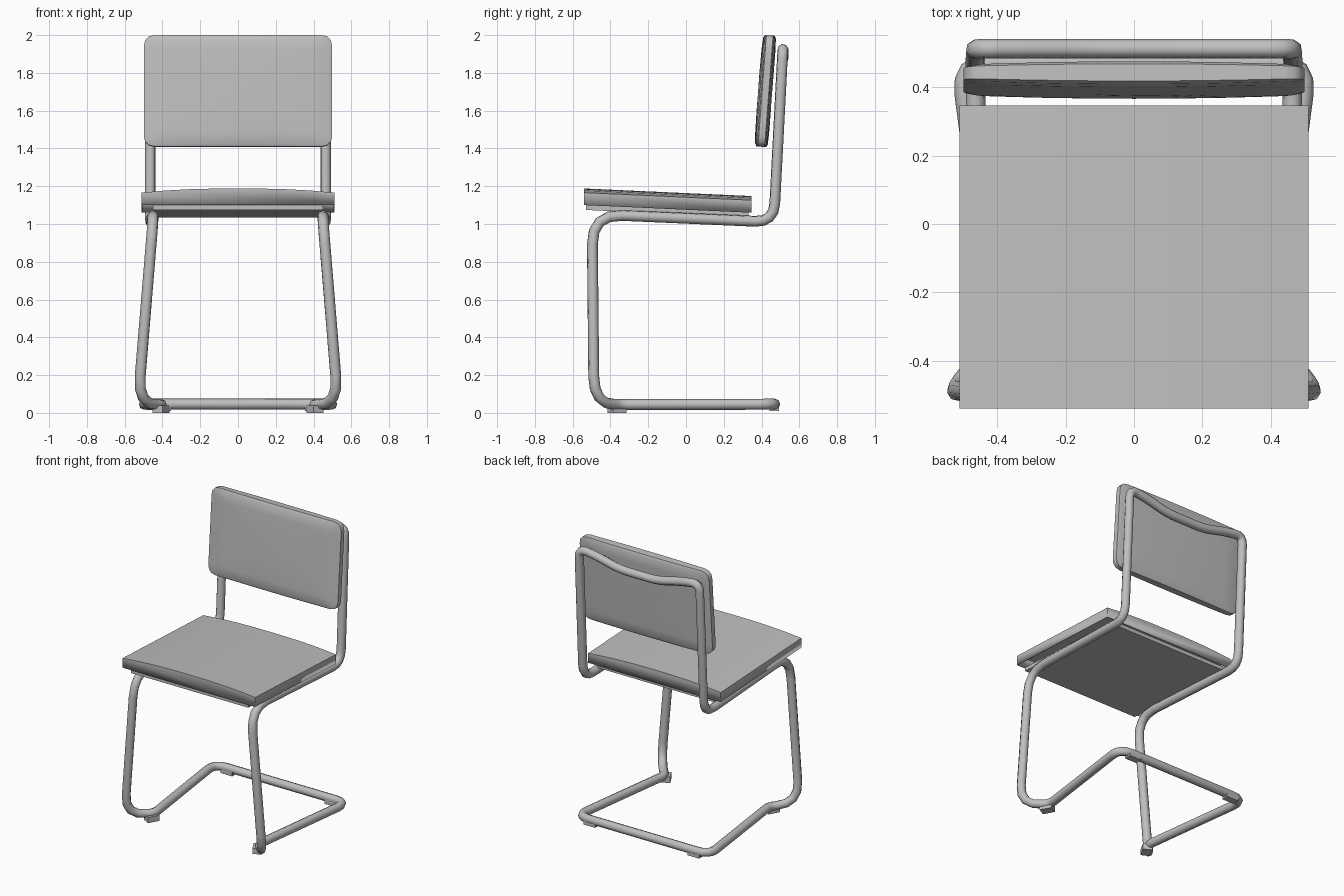
import bpy, bmesh, math
from mathutils import Vector, Matrix

cube = bpy.data.objects.get("Cube")
if cube:
    bpy.data.objects.remove(cube, do_unlink=True)

grey = bpy.data.materials.new("plain grey")
grey.use_nodes = True
COLOUR = (0.52, 0.52, 0.52, 1)
grey.diffuse_color = COLOUR
for node in grey.node_tree.nodes:
    if node.type == 'BSDF_PRINCIPLED':
        node.inputs["Base Color"].default_value = COLOUR


def finish(obj, angle=35):
    """Give the part its material and smooth its soft edges."""
    if not obj.data.materials:
        obj.data.materials.append(grey)
    bpy.ops.object.select_all(action='DESELECT')
    obj.select_set(True)
    bpy.context.view_layer.objects.active = obj
    if obj.type == 'CURVE':
        bpy.ops.object.convert(target='MESH')
    bpy.ops.object.shade_smooth_by_angle(angle=math.radians(angle))
    return obj


def from_bmesh(name, bm):
    bmesh.ops.recalc_face_normals(bm, faces=bm.faces[:])
    mesh = bpy.data.meshes.new(name)
    bm.to_mesh(mesh)
    bm.free()
    obj = bpy.data.objects.new(name, mesh)
    bpy.context.collection.objects.link(obj)
    return finish(obj)


def rounded(points, steps=4):
    """Round each corner of a closed path; each point carries its cut length."""
    path = []
    for i, (p, cut) in enumerate(points):
        before, after = points[i - 1][0], points[(i + 1) % len(points)][0]
        a = p + (before - p).normalized() * cut
        b = p + (after - p).normalized() * cut
        for k in range(steps + 1):
            t = k / steps
            path.append(a * (1 - t) ** 2 + p * 2 * t * (1 - t) + b * t * t)
    return path


# Tubular frame: one closed loop, half described and mirrored
half = [
    ((0.508, 0.47, 0.046), 0.09),    # rear floor corner
    ((0.402, -0.34, 0.044), 0.04),   # inward front of the floor runner
    ((0.53, -0.487, 0.044), 0.15),   # foot of the front leg
    ((0.447, -0.497, 1.052), 0.16),  # front of the seat rail
    ((0.465, 0.465, 1.01), 0.10),    # rear of the seat rail
    ((0.463, 0.513, 1.932), 0.06),   # top corner of the back
    ((0.33, 0.513, 1.915), 0.07),    # dip of the top bar
    ((0.15, 0.513, 1.87), 0.07),
]
right = [(Vector(p), c) for p, c in half]
left = [(Vector((-p.x, p.y, p.z)), c) for p, c in reversed(right)]
path = rounded(right + left)
curve = bpy.data.curves.new("tube_frame", 'CURVE')
curve.dimensions = '3D'
curve.bevel_depth = 0.029
curve.bevel_resolution = 2
spline = curve.splines.new('POLY')
spline.points.add(len(path) - 1)
for sp, co in zip(spline.points, path):
    sp.co = (*co, 1)
spline.use_cyclic_u = True
frame = bpy.data.objects.new("tube_frame", curve)
bpy.context.collection.objects.link(frame)
finish(frame, 50)

# Seat cushion: domed shell, open underneath, sloping down to the back
FRONT, BACK, DROP = -0.54, 0.347, 0.04
bm = bmesh.new()
xs = [-0.51 + 1.02 * i / 8 for i in range(9)]
section = [(-0.51, 1.1)] + [(x, 1.188 - 0.022 * abs(x / 0.51) ** 2.5) for x in xs] + [(0.51, 1.1)]
front = [bm.verts.new((x, FRONT, z)) for x, z in section]
back = [bm.verts.new((x, BACK, z - DROP)) for x, z in section]
for i in range(len(section) - 1):
    bm.faces.new((front[i], front[i + 1], back[i + 1], back[i]))
bm.faces.new(front)
bm.faces.new(back)
seat = from_bmesh("seat", bm)
shell = seat.modifiers.new("thickness", 'SOLIDIFY')
shell.thickness = 0.008
shell.offset = -1


def block(name, centre, size, turn=0.0, slope=0.0):
    bm = bmesh.new()
    bmesh.ops.create_cube(bm, size=1, matrix=Matrix.Diagonal((*size, 1)))
    for v in bm.verts:
        v.co.z += v.co.y * slope
    bm.transform(Matrix.Translation(centre) @ Matrix.Rotation(turn, 4, 'Z'))
    return from_bmesh(name, bm)


# Panel under the seat, resting on the rails
block("seat_underside", (0, -0.1, 1.068), (0.9, 0.86, 0.026), slope=-DROP / (BACK - FRONT))

# Backrest cushion: stacked rounded outlines, thinner toward the sides
W, H, T = 0.498, 0.296, 0.036
corners = [(Vector((sx * W, 0, sz * H)), 0.06)
           for sx, sz in ((1, 1), (-1, 1), (-1, -1), (1, -1))]
outline = rounded(corners, 3)
# finer long edges so that the bulge can follow them
ring = []
for i, p in enumerate(outline):
    q = outline[(i + 1) % len(outline)]
    n = 6 if (q - p).length > 0.2 else 1
    ring += [p.lerp(q, k / n) for k in range(n)]
bm = bmesh.new()
layers = [(0.3, -1.1), (0.75, -1.05), (0.95, -0.93), (1, -0.7),
          (1, 0.7), (0.95, 0.93), (0.75, 1), (0.3, 1)]
loops = []
for scale, depth in layers:
    loops.append([bm.verts.new((p.x * scale,
                                depth * T * (1 - 0.3 * (p.x * scale / W) ** 2),
                                p.z * scale)) for p in ring])
for a, b in zip(loops, loops[1:]):
    for i in range(len(ring)):
        j = (i + 1) % len(ring)
        bm.faces.new((a[i], a[j], b[j], b[i]))
bm.faces.new(loops[0])
bm.faces.new(loops[-1])
bm.transform(Matrix.Translation((0, 0.421, 1.704)) @ Matrix.Rotation(-0.076, 4, 'X'))
from_bmesh("backrest", bm)

# Floor glides under the runners
for side, sx in (("left", 1), ("right", -1)):
    block("front_glide_" + side, (sx * 0.408, -0.365, 0.02), (0.06, 0.08, 0.04), turn=sx * 0.5)
    block("rear_glide_" + side, (sx * 0.4, 0.468, 0.028), (0.09, 0.05, 0.036))
